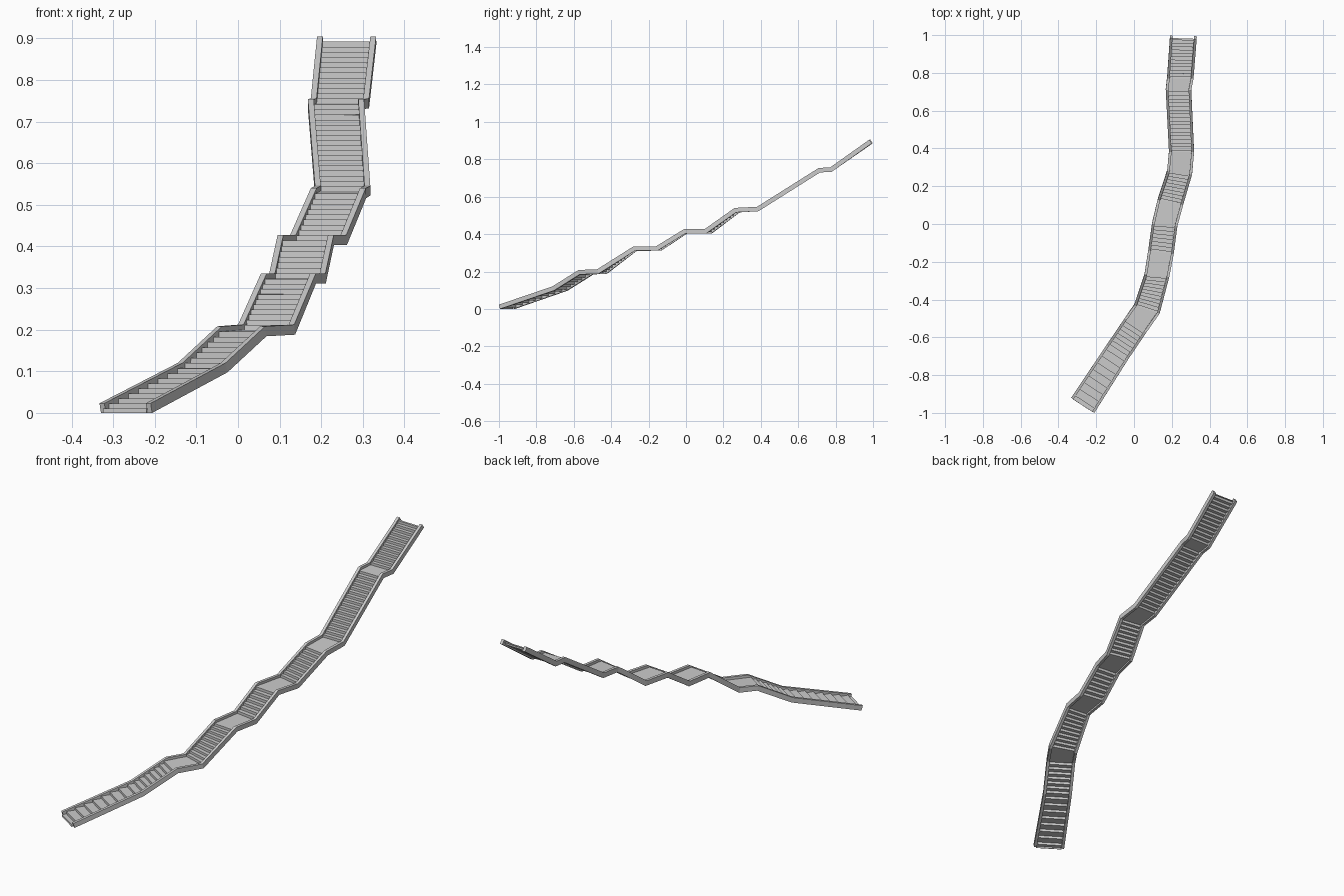
import bpy
import bmesh
from mathutils import Vector

cube = bpy.data.objects.get("Cube")
if cube:
    bpy.data.objects.remove(cube, do_unlink=True)

RAIL_HEIGHT = 0.024
RAIL_WIDTH = 0.014
FLOOR_DROP = 0.014
STEP_RISE = 0.0125

# Outer top edges at each bend: right x, right y, left x, left y, height
BENDS = [
    (-.333, -.92, -.21, -1, .023),
    (-.145, -.64, -.03, -.715, .12),
    (-.05, -.5, .065, -.575, .208),
    (0, -.43, .135, -.475, .212),
    (.055, -.27, .187, -.28, .335),
    (.075, -.14, .21, -.16, .335),
    (.095, 0, .23, -.01, .427),
    (.125, .13, .26, .1, .427),
    (.175, .28, .307, .26, .54),
    (.185, .38, .318, .38, .546),
    (.168, .71, .303, .71, .754),
    (.175, .77, .315, .77, .756),
    (.19, .985, .332, .98, .905),
]
right_edge = [Vector((b[0], b[1], b[4])) for b in BENDS]
left_edge = [Vector((b[2], b[3], b[4])) for b in BENDS]

stone = bpy.data.materials.new("light grey stone")
stone.use_nodes = True
colour = (.6, .6, .6, 1)
stone.diffuse_color = colour
stone.node_tree.nodes["Principled BSDF"].inputs["Base Color"].default_value = colour


def make_object(name, bm):
    bmesh.ops.recalc_face_normals(bm, faces=bm.faces)
    mesh = bpy.data.meshes.new(name)
    bm.to_mesh(mesh)
    bm.free()
    mesh.materials.append(stone)
    obj = bpy.data.objects.new(name, mesh)
    bpy.context.collection.objects.link(obj)
    return obj


def make_rail(name, edge, other):
    """Sweep a rectangular section along one edge, mitred at each bend."""
    bm = bmesh.new()
    rings = []
    last = len(edge) - 1
    for i, top in enumerate(edge):
        before = (edge[max(i, 1)] - edge[max(i, 1) - 1]).normalized()
        j = min(i, last - 1)
        after = (edge[j + 1] - edge[j]).normalized()
        along = (before + after).normalized()
        inward = (other[i] - top).normalized()
        up = inward.cross(along).normalized()
        if up.z < 0:
            up.negate()
        down = -up * RAIL_HEIGHT / along.dot(after)
        across = inward * RAIL_WIDTH
        section = (top, top + across, top + across + down, top + down)
        rings.append([bm.verts.new(p) for p in section])
    for a, b in zip(rings, rings[1:]):
        for k in range(4):
            n = (k + 1) % 4
            bm.faces.new((a[k], a[n], b[n], b[k]))
    bm.faces.new(rings[0])
    bm.faces.new(rings[-1])
    return make_object(name, bm)


make_rail("right_rail", right_edge, left_edge)
make_rail("left_rail", left_edge, right_edge)


def floor_pair(i, t, height):
    """Right and left floor points, partway from bend i to the next."""
    r = right_edge[i].lerp(right_edge[i + 1], t)
    l = left_edge[i].lerp(left_edge[i + 1], t)
    inset = (l - r).normalized() * RAIL_WIDTH * .8
    r, l = r + inset, l - inset
    r.z = l.z = height - FLOOR_DROP
    return r, l


# Folded ribbon of treads, risers and landings
pairs = [floor_pair(0, 0, FLOOR_DROP), floor_pair(0, 0, BENDS[0][4])]
for i in range(len(BENDS) - 1):
    low, high = BENDS[i][4], BENDS[i + 1][4]
    climb = high - low
    if climb > STEP_RISE:
        steps = round(climb / STEP_RISE)
        for k in range(steps):
            t = (k + .5) / steps
            pairs.append(floor_pair(i, t, low + climb * k / steps))
            pairs.append(floor_pair(i, t, low + climb * (k + 1) / steps))
    pairs.append(floor_pair(i, 1, high))

bm = bmesh.new()
rows = [[bm.verts.new(p) for p in pair] for pair in pairs]
for a, b in zip(rows, rows[1:]):
    bm.faces.new((a[0], a[1], b[1], b[0]))
stairs = make_object("steps_and_landings", bm)
thickness = stairs.modifiers.new("slab thickness", "SOLIDIFY")
thickness.thickness = .003
thickness.offset = 0
